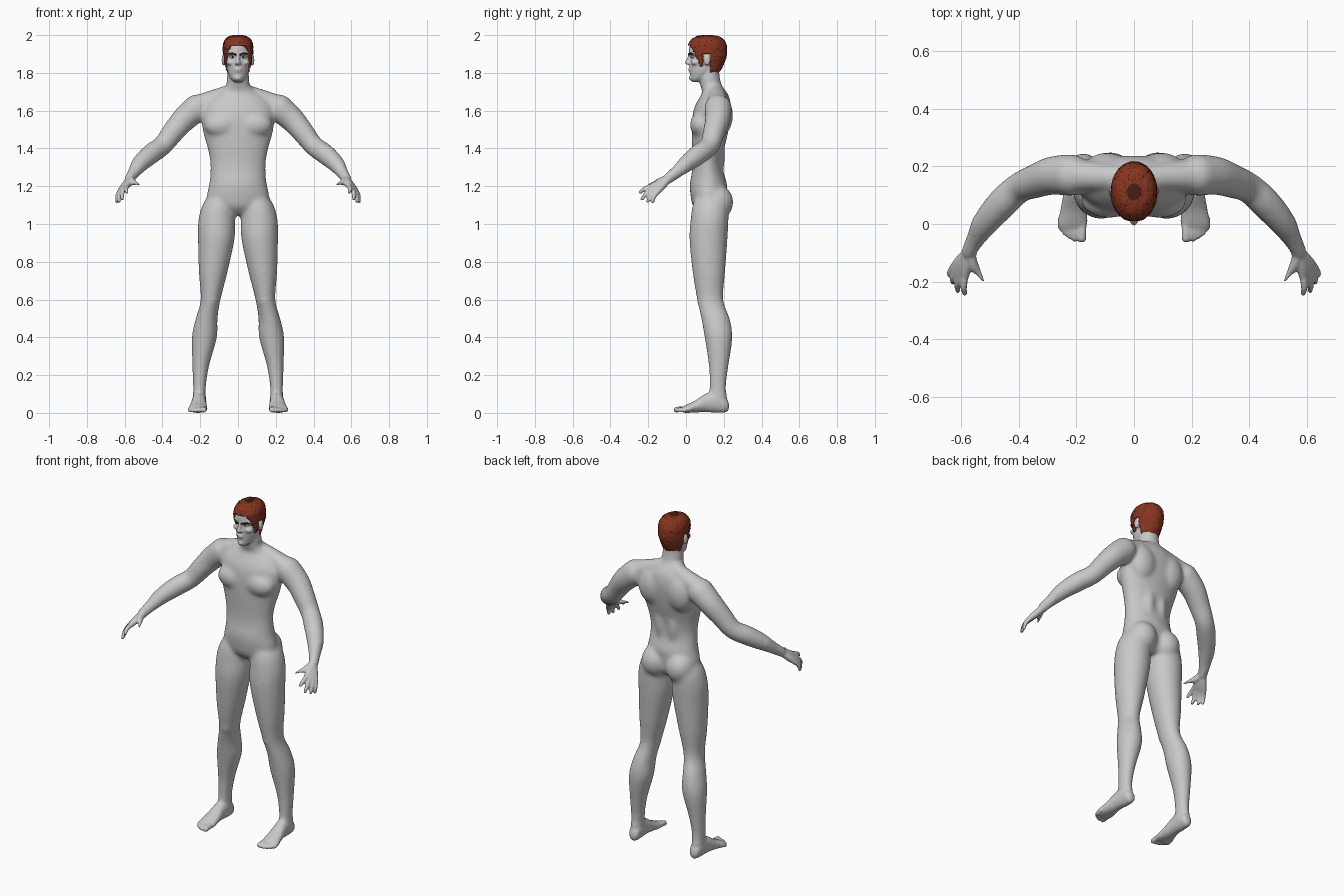
import bpy, bmesh, math, random
from mathutils import Matrix, Vector

random.seed(4)
cube = bpy.data.objects.get("Cube")
if cube:
    bpy.data.objects.remove(cube, do_unlink=True)


def material(name, r, g, b):
    mat = bpy.data.materials.new(name)
    mat.use_nodes = True
    mat.diffuse_color = (r, g, b, 1)
    bsdf = next(n for n in mat.node_tree.nodes if n.type == "BSDF_PRINCIPLED")
    bsdf.inputs["Base Color"].default_value = (r, g, b, 1)
    bsdf.inputs["Roughness"].default_value = 0.7
    return mat


skin = material("grey skin", .58, .58, .58)
auburn = material("auburn hair", .24, .035, .014)
shadow = material("dark auburn strands", .06, .012, .008)
brow_tone = material("brow brown", .07, .02, .015)
eye_tone = material("eye grey", .5, .48, .47)
iris_tone = material("iris dark", .03, .025, .025)


def make_object(name, bm, *mats):
    bmesh.ops.recalc_face_normals(bm, faces=bm.faces[:])
    mesh = bpy.data.meshes.new(name)
    bm.to_mesh(mesh)
    bm.free()
    for mat in mats:
        mesh.materials.append(mat)
    mesh.shade_smooth()
    obj = bpy.data.objects.new(name, mesh)
    bpy.context.collection.objects.link(obj)
    return obj


def spline(rows, steps):
    """Catmull-Rom interpolation of equal-length tuples."""
    out = []
    for i in range(len(rows) - 1):
        a, b, c, d = (rows[min(max(i + k, 0), len(rows) - 1)] for k in (-1, 0, 1, 2))
        for s in range(steps):
            t = s / steps
            out.append([q + t / 2 * (r - p + t * (2 * p - 5 * q + 4 * r - s4 + t * (3 * (q - r) + s4 - p)))
                        for p, q, r, s4 in zip(a, b, c, d)])
    return out + [list(rows[-1])]


def skin_rings(bm, rings):
    loops = [[bm.verts.new(p) for p in ring] for ring in rings]
    n = len(loops[0])
    for low, high in zip(loops, loops[1:]):
        for i in range(n):
            j = (i + 1) % n
            bm.faces.new((low[i], low[j], high[j], high[i]))
    bm.faces.new(loops[0][::-1])
    bm.faces.new(loops[-1])


def loft(bm, rows, steps=5, segments=32, along_y=False):
    """Rows: position on the axis, centre x, half width, low and high edge."""
    rings = []
    for t, cx, r, lo, hi in spline(rows, steps):
        ring = []
        for k in range(segments):
            a = math.tau * k / segments
            x, v = cx + r * math.cos(a), (lo + hi) / 2 + (hi - lo) / 2 * math.sin(a)
            ring.append((x, t, v) if along_y else (x, v, t))
        rings.append(ring)
    skin_rings(bm, rings)


def ball(bm, centre, radii):
    bmesh.ops.create_uvsphere(bm, u_segments=20, v_segments=12, radius=1,
                              matrix=Matrix.Translation(centre) @ Matrix.Diagonal((*radii, 1)))


def limb(bm, points, steps=4):
    """Round tube through x, y, z, radius points, with rounded ends."""
    rows = spline(points, steps)
    rings = []
    for i, (x, y, z, r) in enumerate(rows):
        ahead = Vector(rows[min(i + 1, len(rows) - 1)][:3])
        turn = (ahead - Vector(rows[max(i - 1, 0)][:3])).to_track_quat("Z", "Y")
        rings.append([Vector((x, y, z)) + turn @ Vector((r * math.cos(a), r * math.sin(a), 0))
                      for a in (math.tau * k / 16 for k in range(16))])
    skin_rings(bm, rings)
    for x, y, z, r in (points[0], points[-1]):
        ball(bm, (x, y, z), (r, r, r))


def mirror(bm):
    copy = bmesh.ops.duplicate(bm, geom=bm.verts[:] + bm.edges[:] + bm.faces[:])["geom"]
    for v in copy:
        if isinstance(v, bmesh.types.BMVert):
            v.co.x = -v.co.x


body = bmesh.new()

# Arm, with the muscle bulk of the shoulder and forearm
limb(body, [(.22, .17, 1.612, .074), (.285, .168, 1.555, .068), (.345, .148, 1.485, .06),
            (.4, .125, 1.415, .054), (.455, .075, 1.375, .055), (.512, .01, 1.325, .048),
            (.548, -.05, 1.275, .034), (.572, -.095, 1.24, .027)])
limb(body, [(.04, .16, 1.695, .045), (.12, .165, 1.665, .05), (.21, .168, 1.625, .06)])

# Hand: each finger runs from the wrist through a knuckle to its tip
wrist = Vector((.572, -.095, 1.238))
for knuckle, tip in (((.588, -.182, 1.2), (.589, -.242, 1.168)), ((.604, -.176, 1.188), (.613, -.232, 1.132)),
                     ((.617, -.165, 1.178), (.63, -.202, 1.12)), ((.627, -.15, 1.17), (.641, -.176, 1.118))):
    k, t = Vector(knuckle), Vector(tip)
    bend = k.lerp(t, .55) + Vector((.004, -.004, .005))
    limb(body, [(*wrist, .02), (*wrist.lerp(k, .6), .019), (*k, .0145)])
    limb(body, [(*k, .014), (*bend, .012), (*t, .0095)])
limb(body, [(.57, -.11, 1.235, .021), (.552, -.15, 1.222, .018), (.535, -.178, 1.214, .013),
            (.524, -.2, 1.208, .01)])

# Leg
loft(body, [(1.16, .09, .06, .06, .2), (1.1, .105, .084, .035, .225), (1.02, .112, .098, .024, .225),
            (.92, .115, .097, .018, .22), (.75, .131, .077, .034, .208), (.6, .145, .053, .058, .198),
            (.5, .166, .058, .08, .232), (.4, .178, .067, .098, .246), (.25, .197, .045, .12, .226),
            (.14, .204, .035, .124, .213), (.05, .204, .034, .12, .22)])
ball(body, (.143, .1, .6), (.042, .044, .05))

# Foot and toes
loft(body, [(.227, .203, .012, .02, .05), (.213, .203, .029, .004, .08), (.17, .204, .036, 0, .12),
            (.11, .207, .038, .004, .105), (.05, .21, .046, .002, .066), (0, .213, .051, 0, .042),
            (-.02, .213, .042, .004, .03)], along_y=True)
for x, tip, r in ((.181, -.05, .0155), (.205, -.05, .012), (.223, -.042, .0115), (.24, -.03, .011), (.254, -.013, .011)):
    limb(body, [(x, .02, .02, r), (x, tip + .025, .02, r), (x, tip, r + .001, r)])

# Chest, shoulder blade, buttock, ear and paired face masses
ball(body, (.088, .078, 1.525), (.095, .058, .068))
ball(body, (.095, .185, 1.575), (.085, .064, .11))
ball(body, (.04, .17, 1.36), (.04, .036, .13))
ball(body, (.082, .16, 1.115), (.085, .092, .095))
ball(body, (.076, .112, 1.868), (.011, .018, .032))
limb(body, [(.01, .024, 1.9, .009), (.03, .029, 1.904, .01), (.052, .047, 1.9, .009)])
ball(body, (.04, .05, 1.855), (.022, .025, .016))
ball(body, (.009, .014, 1.85), (.009, .012, .008))
mirror(body)

# Torso and neck
loft(body, [(1.045, 0, .06, .08, .18), (1.09, 0, .145, .038, .21), (1.15, 0, .165, .024, .215),
            (1.21, 0, .153, .02, .218), (1.27, 0, .147, .03, .2), (1.33, 0, .148, .034, .193),
            (1.4, 0, .161, .032, .203), (1.48, 0, .184, .03, .222), (1.56, 0, .194, .033, .235),
            (1.62, 0, .188, .045, .238), (1.67, 0, .15, .072, .23), (1.7, 0, .1, .086, .215),
            (1.735, 0, .064, .074, .19), (1.78, 0, .058, .07, .178), (1.84, 0, .052, .08, .175)])

# Head, nose, lips and chin
skull = [(1.752, 0, .016, .036, .07), (1.765, 0, .034, .022, .11), (1.785, 0, .047, .021, .145),
         (1.81, 0, .056, .02, .17), (1.84, 0, .061, .019, .186), (1.87, 0, .066, .021, .198),
         (1.886, 0, .068, .025, .203), (1.905, 0, .07, .015, .206), (1.94, 0, .07, .018, .204),
         (1.965, 0, .06, .034, .19), (1.98, 0, .042, .058, .167), (1.987, 0, .015, .09, .13)]
loft(body, skull)
limb(body, [(0, .021, 1.893, .008), (0, .012, 1.872, .009), (0, .004, 1.854, .011)])
ball(body, (0, .022, 1.82), (.021, .011, .006))
ball(body, (0, .023, 1.81), (.018, .011, .006))
ball(body, (0, .029, 1.772), (.02, .014, .013))

# Fuse the anatomy into one surface, then relax it
figure = make_object("body", body, skin)
fuse = figure.modifiers.new("fuse", "REMESH")
fuse.mode = "VOXEL"
fuse.voxel_size = .006
evaluated = figure.evaluated_get(bpy.context.evaluated_depsgraph_get())
fused = bmesh.new()
fused.from_mesh(evaluated.to_mesh())
evaluated.to_mesh_clear()
figure.modifiers.clear()
broad = [v for v in fused.verts if .1 < v.co.z < 1.745 and abs(v.co.x) < .555]
for verts, repeats in ((broad, 26), (fused.verts[:], 2)):
    for _ in range(repeats):
        bmesh.ops.smooth_vert(fused, verts=verts, factor=.5, use_axis_x=True, use_axis_y=True, use_axis_z=True)
for face in fused.faces:
    face.material_index = 0
bmesh.ops.recalc_face_normals(fused, faces=fused.faces[:])
fused.to_mesh(figure.data)
fused.free()
figure.data.shade_smooth()


# Cropped hair: a swollen skull trimmed along the hairline
def hairline(y):
    if y < .075:
        return 1.943 - max(0, y - .025) * 2
    if y < .09:
        return 1.835
    return 1.9 if y < .13 else 1.803


hair = bmesh.new()
grown = [(z + .012 * max(0, (z - 1.9) / .087), x, r + .01, lo - .008, hi + .011) for z, x, r, lo, hi in skull]
loft(hair, grown, steps=6, segments=72)
trimmed = [f for f in hair.faces if f.calc_center_median().z < hairline(f.calc_center_median().y)]
bmesh.ops.delete(hair, geom=trimmed, context="FACES")
hair.normal_update()
for v in hair.verts:
    v.co += v.normal * random.uniform(-.0025, .002)
for f in hair.faces:
    f.material_index = int(random.random() < .05 and f.calc_center_median().z > 1.92)
hair_cap = make_object("hair", hair, auburn, shadow)
thick = hair_cap.modifiers.new("thickness", "SOLIDIFY")
thick.thickness = .01
thick.offset = -1

# Eyebrows and eyes
brows, eyes, irises = bmesh.new(), bmesh.new(), bmesh.new()
limb(brows, [(.012, .014, 1.896, .004), (.032, .02, 1.903, .005), (.053, .038, 1.901, .003)])
ball(eyes, (.029, .04, 1.884), (.013, .013, .008))
ball(irises, (.028, .029, 1.884), (.005, .004, .005))
for name, bm, mat in (("eyebrows", brows, brow_tone), ("eyes", eyes, eye_tone), ("irises", irises, iris_tone)):
    mirror(bm)
    make_object(name, bm, mat)
